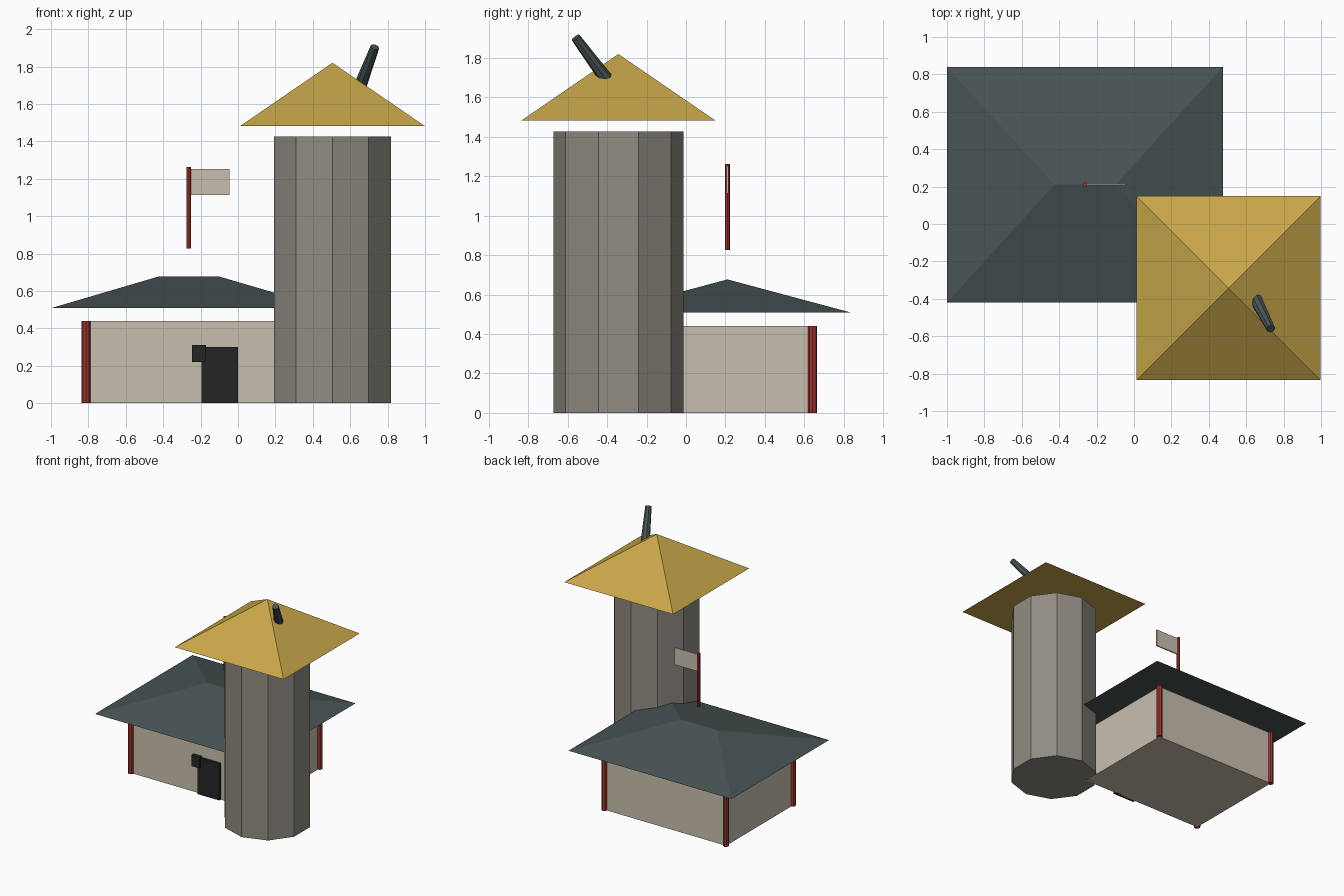
import bpy
import math
from mathutils import Vector

if "Cube" in bpy.data.objects:
    bpy.data.objects.remove(bpy.data.objects["Cube"])


def material(name, r, g, b):
    def lin(c):
        c /= 255
        return c / 12.92 if c <= 0.04045 else ((c + 0.055) / 1.055) ** 2.4
    m = bpy.data.materials.new(name)
    m.diffuse_color = (lin(r), lin(g), lin(b), 1)
    m.use_nodes = True
    m.node_tree.nodes["Principled BSDF"].inputs["Base Color"].default_value = m.diffuse_color
    return m


PLASTER = material("beige plaster", 201, 192, 175)
STONE = material("grey stone", 144, 140, 130)
GOLD = material("gold thatch", 199, 166, 74)
SLATE = material("dark slate", 72, 84, 85)
RED = material("red timber", 158, 54, 46)
BLACK = material("black door", 37, 37, 37)


def make(name, verts, faces, mat):
    mesh = bpy.data.meshes.new(name)
    mesh.from_pydata(verts, [], faces)
    mesh.materials.append(mat)
    obj = bpy.data.objects.new(name, mesh)
    bpy.context.collection.objects.link(obj)
    return obj


def box(name, x0, x1, y0, y1, z0, z1, mat):
    verts = [(x, y, z) for z in (z0, z1) for x, y in ((x0, y0), (x1, y0), (x1, y1), (x0, y1))]
    faces = [(3, 2, 1, 0), (4, 5, 6, 7)] + [(i, (i + 1) % 4, (i + 1) % 4 + 4, i + 4) for i in range(4)]
    return make(name, verts, faces, mat)


def prism(name, a, b, r0, r1, sides, mat, turn=0.0):
    """Closed, optionally tapered prism from point a to point b."""
    a, b = Vector(a), Vector(b)
    spin = Vector((0, 0, 1)).rotation_difference(b - a)
    verts = []
    for p, r in ((a, r0), (b, r1)):
        for i in range(sides):
            t = turn + math.tau * i / sides
            verts.append(p + spin @ Vector((r * math.cos(t), r * math.sin(t), 0)))
    n = sides
    faces = [tuple(reversed(range(n))), tuple(range(n, 2 * n))]
    faces += [(i, (i + 1) % n, (i + 1) % n + n, i + n) for i in range(n)]
    return make(name, verts, faces, mat)


def roof(name, cx, cy, hx, hy, z0, z1, ridge, mat):
    """Hipped roof with closed underside; ridge = 0 gives a pyramid."""
    verts = [(cx - hx, cy - hy, z0), (cx + hx, cy - hy, z0), (cx + hx, cy + hy, z0), (cx - hx, cy + hy, z0)]
    if ridge:
        verts += [(cx - ridge, cy, z1), (cx + ridge, cy, z1)]
        faces = [(0, 1, 5, 4), (1, 2, 5), (2, 3, 4, 5), (3, 0, 4)]
    else:
        verts += [(cx, cy, z1)]
        faces = [(i, (i + 1) % 4, 4) for i in range(4)]
    return make(name, verts, faces + [(3, 2, 1, 0)], mat)


# House
HX, HY, WX, WY = -0.2625, 0.21, 0.55, 0.4325
box("house_walls", HX - WX, HX + WX, HY - WY, HY + WY, 0, 0.44, PLASTER)
roof("house_roof", HX, HY, 0.7375, 0.63, 0.508, 0.677, 0.163, SLATE)
for sx, side in ((-1, "left"), (1, "right")):
    for sy, end in ((-1, "front"), (1, "back")):
        x, y = HX + sx * WX, HY + sy * WY
        prism(f"{end}_{side}_post", (x, y, 0), (x, y, 0.44), 0.023, 0.023, 8, RED)

# Door and small plaque beside it
front = HY - WY
box("door", -0.195, 0.0, front - 0.02, front + 0.01, 0, 0.30, BLACK)
box("door_plaque", -0.245, -0.17, front - 0.03, front + 0.01, 0.22, 0.31, BLACK)

# Flag
prism("flag_pole", (HX, HY, 0.826), (HX, HY, 1.262), 0.0125, 0.0125, 8, RED)
box("flag", HX, -0.045, HY - 0.005, HY + 0.005, 1.113, 1.252, PLASTER)

# Tower
TX, TY = 0.505, -0.343
prism("tower", (TX, TY, 0), (TX, TY, 1.427), 0.33, 0.33, 10, STONE, math.pi / 2)
roof("tower_roof", TX, TY, 0.492, 0.492, 1.483, 1.82, 0, GOLD)

# Leaning chimney
prism("chimney", (0.643, -0.387, 1.67), (0.732, -0.56, 1.904), 0.036, 0.024, 8, SLATE)
